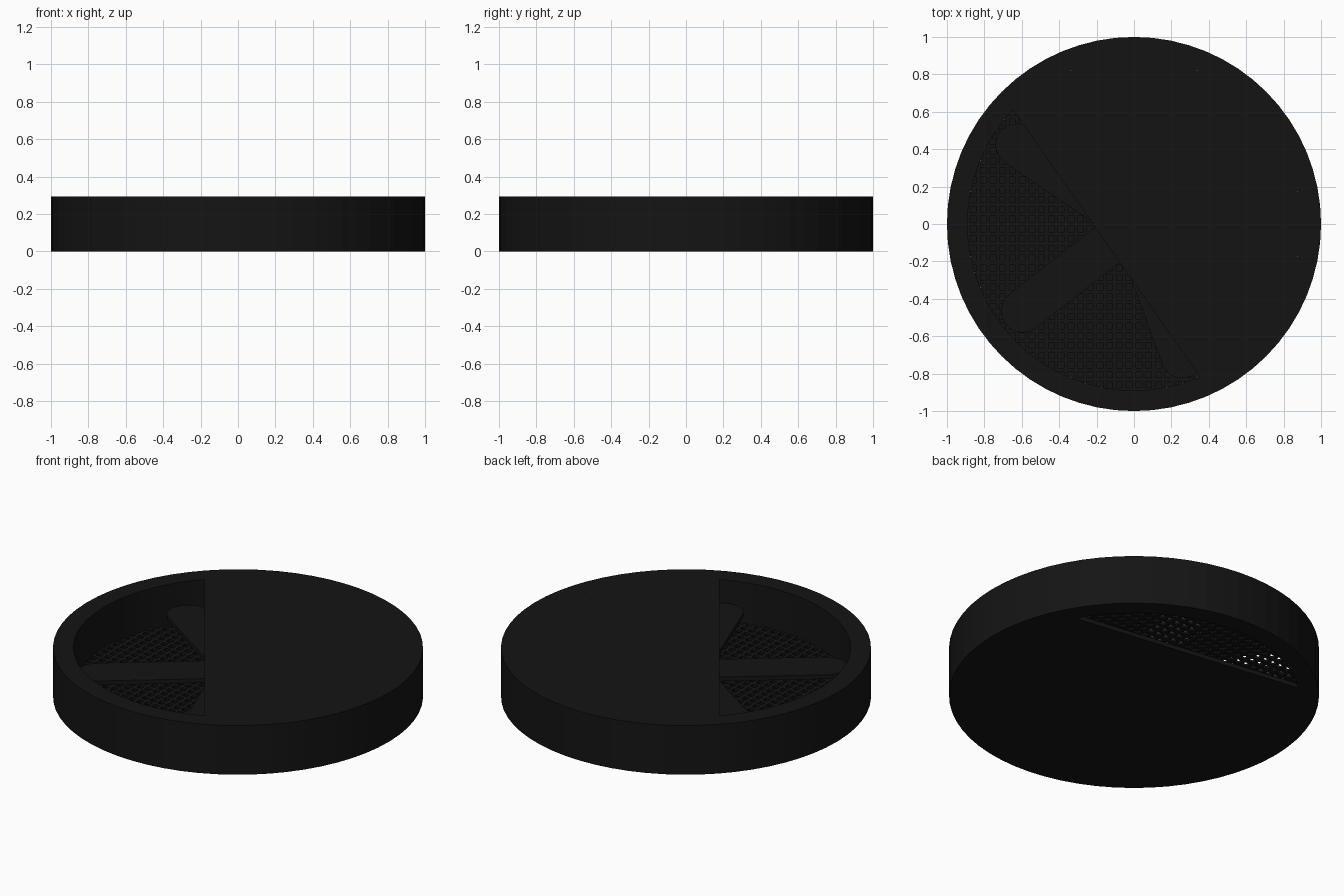
import bpy, bmesh, math
from mathutils import Matrix

if "Cube" in bpy.data.objects:
    bpy.data.objects.remove(bpy.data.objects["Cube"])

R, RI, H, N = 1.0, 0.89, 0.293, 64


def material(name, c):
    m = bpy.data.materials.new(name)
    m.diffuse_color = (c, c, c, 1)
    m.use_nodes = True
    m.node_tree.nodes["Principled BSDF"].inputs["Base Color"].default_value = m.diffuse_color
    return m


black = material("black", 0.007)
grey = material("grey", 0.25)


def finish(name, bm):
    bmesh.ops.recalc_face_normals(bm, faces=bm.faces)
    me = bpy.data.meshes.new(name)
    bm.to_mesh(me)
    bm.free()
    me.materials.append(black)
    ob = bpy.data.objects.new(name, me)
    bpy.context.collection.objects.link(ob)
    return ob


def extrude_outline(bm, pts, z0, z1):
    face = bm.faces.new([bm.verts.new((x, y, z0)) for x, y in pts])
    ret = bmesh.ops.extrude_face_region(bm, geom=[face], use_keep_orig=True)
    verts = [g for g in ret["geom"] if isinstance(g, bmesh.types.BMVert)]
    bmesh.ops.translate(bm, vec=(0, 0, z1 - z0), verts=verts)


def cut_disc(name, angle, offset, z0, z1):
    """Disc inside the wall, cut off by a straight chord behind the centre."""
    half = math.pi - math.acos(offset / RI)
    pts = []
    for i in range(N + 1):
        a = math.radians(angle) - half + 2 * half * i / N
        pts.append((RI * math.cos(a), RI * math.sin(a)))
    bm = bmesh.new()
    extrude_outline(bm, pts, z0, z1)
    return finish(name, bm)


# Round outer wall
bm = bmesh.new()
prof = [(RI, 0), (R, 0), (R, H), (RI, H)]
rings = []
for i in range(N):
    a = 2 * math.pi * i / N
    rings.append([bm.verts.new((r * math.cos(a), r * math.sin(a), z)) for r, z in prof])
for i in range(N):
    p, q = rings[i], rings[(i + 1) % N]
    for j in range(4):
        k = (j + 1) % 4
        bm.faces.new((p[j], q[j], q[k], p[k]))
finish("outer_wall", bm)

# Top lid and bottom plate, each open on one side
cut_disc("top_lid", 35, 0.18, H - 0.03, H)
cut_disc("bottom_plate", 262, 0.54, 0, 0.025)

# Square screen across the inside
bm = bmesh.new()
pitch, bar = 0.052, 0.02
count = int(RI / pitch)
for axis in range(2):
    for i in range(-count, count + 1):
        c = i * pitch
        length = 2 * math.sqrt(RI * RI - c * c)
        size = (length, bar, 0.015) if axis == 0 else (bar, length, 0.015)
        loc = (0, c, 0.043) if axis == 0 else (c, 0, 0.043)
        bmesh.ops.create_cube(bm, size=1.0, matrix=Matrix.Translation(loc) @ Matrix.Diagonal((*size, 1)))
finish("screen", bm)

# Five round-ended rotor arms with a grey underside
for k in range(5):
    w, tip = 0.115, 0.87
    pts = [(0, -w)]
    for i in range(13):
        a = -math.pi / 2 + math.pi * i / 12
        pts.append((tip - w + w * math.cos(a), w * math.sin(a)))
    pts.append((0, w))
    bm = bmesh.new()
    extrude_outline(bm, pts, 0.14, 0.165)
    arm = finish("rotor_arm_%d" % (k + 1), bm)
    arm.data.materials.append(grey)
    for f in arm.data.polygons:
        if f.normal.z < -0.5:
            f.material_index = 1
    arm.rotation_euler.z = math.radians(146 + 72 * k)
